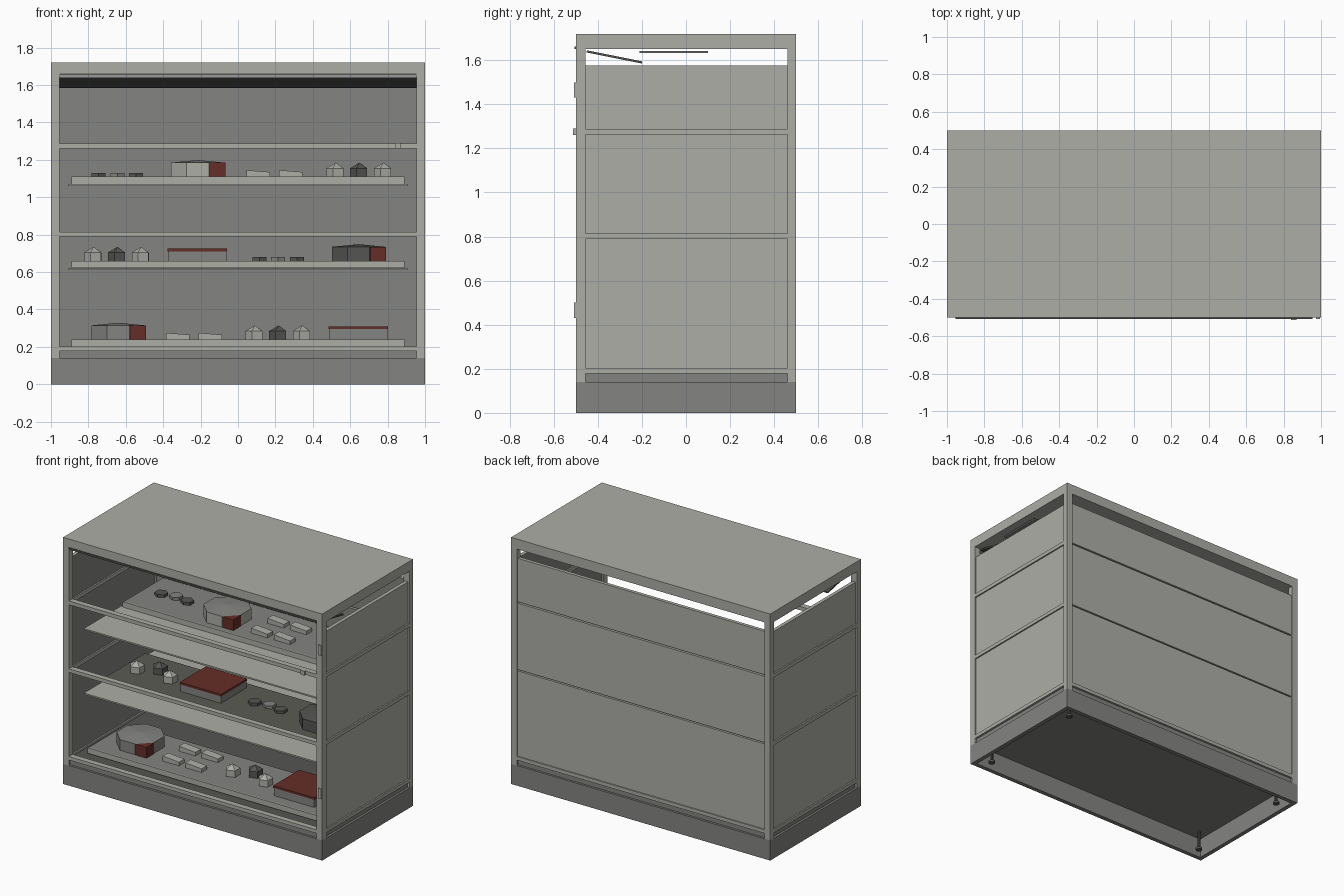
import bpy, bmesh, math
from mathutils import Matrix, Vector

if "Cube" in bpy.data.objects:
    bpy.data.objects.remove(bpy.data.objects["Cube"])


def material(name, r, g, b):
    m = bpy.data.materials.new(name)
    m.use_nodes = True
    m.diffuse_color = (r, g, b, 1)
    m.node_tree.nodes["Principled BSDF"].inputs["Base Color"].default_value = (r, g, b, 1)
    return m


LIGHT = material("light grey", .42, .42, .39)
MID = material("mid grey", .23, .23, .22)
DARK = material("dark grey", .09, .09, .085)
OLIVE = material("olive grey", .10, .105, .085)
RED = material("brick red", .13, .026, .02)


def finish(name, bm, *mats):
    bmesh.ops.recalc_face_normals(bm, faces=bm.faces)
    me = bpy.data.meshes.new(name)
    bm.to_mesh(me)
    bm.free()
    ob = bpy.data.objects.new(name, me)
    bpy.context.collection.objects.link(ob)
    for m in mats:
        me.materials.append(m)
    return ob


def box(name, x, y, z, mat, inner=None):
    """Box from (low, high) ranges; faces turned to the cabinet middle may take an inner colour."""
    bm = bmesh.new()
    mid = Vector((sum(x) / 2, sum(y) / 2, sum(z) / 2))
    size = Matrix.Diagonal((x[1] - x[0], y[1] - y[0], z[1] - z[0], 1))
    bmesh.ops.create_cube(bm, size=1, matrix=Matrix.Translation(mid) @ size)
    if inner:
        bm.normal_update()
        for f in bm.faces:
            if f.normal.dot(Vector((mid.x, mid.y, 0))) < -.1:
                f.material_index = 1
        return finish(name, bm, mat, inner)
    return finish(name, bm, mat)


def prism(name, x, y, z, r, h, sides, mat, peak=0, roof=None, turn=0):
    """Upright prism with an optional pointed roof."""
    bm = bmesh.new()
    bmesh.ops.create_cone(bm, cap_ends=True, segments=sides, radius1=r, radius2=r, depth=h,
                          matrix=Matrix.Translation((x, y, z + h / 2)) @ Matrix.Rotation(turn, 4, 'Z'))
    if peak:
        top = max(bm.faces, key=lambda f: f.calc_center_median().z)
        for f in bmesh.ops.poke(bm, faces=[top])["faces"]:
            f.material_index = 1
        max(bm.verts, key=lambda v: -(v.co.xy - Vector((x, y))).length).co.z += peak
    return finish(name, bm, mat, roof or mat)


# Plinth: four walls around a raised bottom panel, with levelling feet
P = (0, .14)
for s, side in ((-1, "right"), (1, "left")):
    box(f"plinth_{side}", sorted((s, s * .97)), (-.5, .5), P, MID)
    box("plinth_front" if s < 0 else "plinth_back", (-.97, .97), sorted((s * .5, s * .47)), P, MID)
    for t in (-1, 1):
        prism("foot_pad", s * .9, t * .4, 0, .022, .015, 12, DARK)
        prism("foot_stem", s * .9, t * .4, .015, .01, .125, 8, DARK)
box("bottom_panel", (-.985, .985), (-.485, .485), (.14, .178), MID)
box("cabinet_floor", (-.96, .96), (-.46, .46), (.178, .19), DARK)

# Frame: corner posts, top slab, side and front rails
box("top_slab", (-1, 1), (-.5, .5), (1.65, 1.72), LIGHT)
RAILS = ((.178, .203), (.79, .815), (1.262, 1.288))
for s in (-1, 1):
    xs = sorted((s, s * .955))
    for y in ((-.5, -.455), (.46, .5)):
        box("corner_post", xs, y, (.14, 1.65), LIGHT)
    for z in RAILS:
        box("side_rail", xs, (-.455, .46), z, LIGHT)
for z in RAILS:
    box("front_rail", (-.955, .955), (-.5, -.46), z, LIGHT)
box("back_rail", (-.955, .955), (.46, .5), RAILS[0], LIGHT)

# Side and back panels, one per level, leaving a vent under the top
for low, high in ((.203, .79), (.815, 1.262), (1.288, 1.575)):
    for s in (-1, 1):
        box("side_panel", sorted((s * .99, s * .965)), (-.455, .46), (low, high), LIGHT, MID)
    box("back_panel", (-.955, .955), (.468, .492), (low - .008, high + .008), LIGHT, MID)

# Panels hanging under the top, door track, handles and lock
slope = box("light_reflector", (-.955, .955), (-.128, .128), (-.005, .005), DARK)
slope.location = (0, -.325, 1.615)
slope.rotation_euler.x = -math.atan2(.05, .25)
box("light_panel", (-.3, .95), (-.21, .1), (1.632, 1.642), MID)
box("door_track", (-.955, .955), (-.507, -.5), (1.65, 1.662), DARK)
for z in ((.43, .5), (1.43, 1.5)):
    box("door_handle", (.972, .995), (-.508, -.5), z, LIGHT)
box("lock", (.84, .87), (-.512, -.5), (1.26, 1.29), LIGHT)


# Model houses for the shelves
def hall(x, y, z, wall):
    prism("hall", x, y, z, .155, .075, 8, wall, .014, DARK if wall == DARK else MID, math.pi / 8)
    box("hall_porch", (x + .063, x + .147), (y - .145, y - .06), (z, z + .075), RED)


def huts(x, y, z):
    for i, c in enumerate((LIGHT, DARK, LIGHT)):
        prism("hut", x + (i - 1) * .127, y + (.04 if i == 1 else -.03), z, .05, .045, 5, c, .03, c, .3)


def low_blocks(x, y, z):
    for i in (-1, 0, 1):
        prism("low_block", x + i * .1, y + (.02 if i == 0 else 0), z, .043, .02, 6, DARK if i else MID)


def sheds(x, y, z):
    for i in (-1, 1):
        for j in (-1, 1):
            shed = box("shed", (x + i * .087 - .063, x + i * .087 + .063),
                       (y + j * .09 - .03, y + j * .09 + .03), (z, z + .035), LIGHT)
            for v in shed.data.vertices:
                if v.co.z > z + .01 and v.co.x > x + i * .087:
                    v.co.z -= .01


def warehouse(x, y, z, h):
    xs, ys = (x - .155, x + .155), (y - .14, y + .14)
    box("warehouse", xs, ys, (z, z + h), MID)
    box("warehouse_roof", (xs[0] - .004, xs[1] + .004), (ys[0] - .004, ys[1] + .004), (z + h, z + h + .015), RED)


# Stepped display shelves with thin carrier boards
for front, top, colour in ((-.39, .24, MID), (-.2, .66, OLIVE), (0, 1.11, MID)):
    box("display_shelf", (-.885, .885), (front + .01, front + .44), (top - .035, top), colour)
    box("shelf_lip", (-.89, .89), (front, front + .01), (top - .038, top), LIGHT)
    if top > .3:
        box("carrier_board", (-.91, .91), (-.4, .455), (top - .05, top - .04), LIGHT)

hall(-.64, -.16, .24, MID)
sheds(-.235, -.16, .24)
huts(.217, -.16, .24)
warehouse(.643, -.16, .24, .055)

huts(-.645, .02, .66)
warehouse(-.217, .04, .66, .05)
low_blocks(.215, .02, .66)
hall(.645, .02, .66, DARK)

low_blocks(-.645, .22, 1.11)
hall(-.215, .19, 1.11, LIGHT)
sheds(.196, .2, 1.11)
huts(.65, .22, 1.11)
